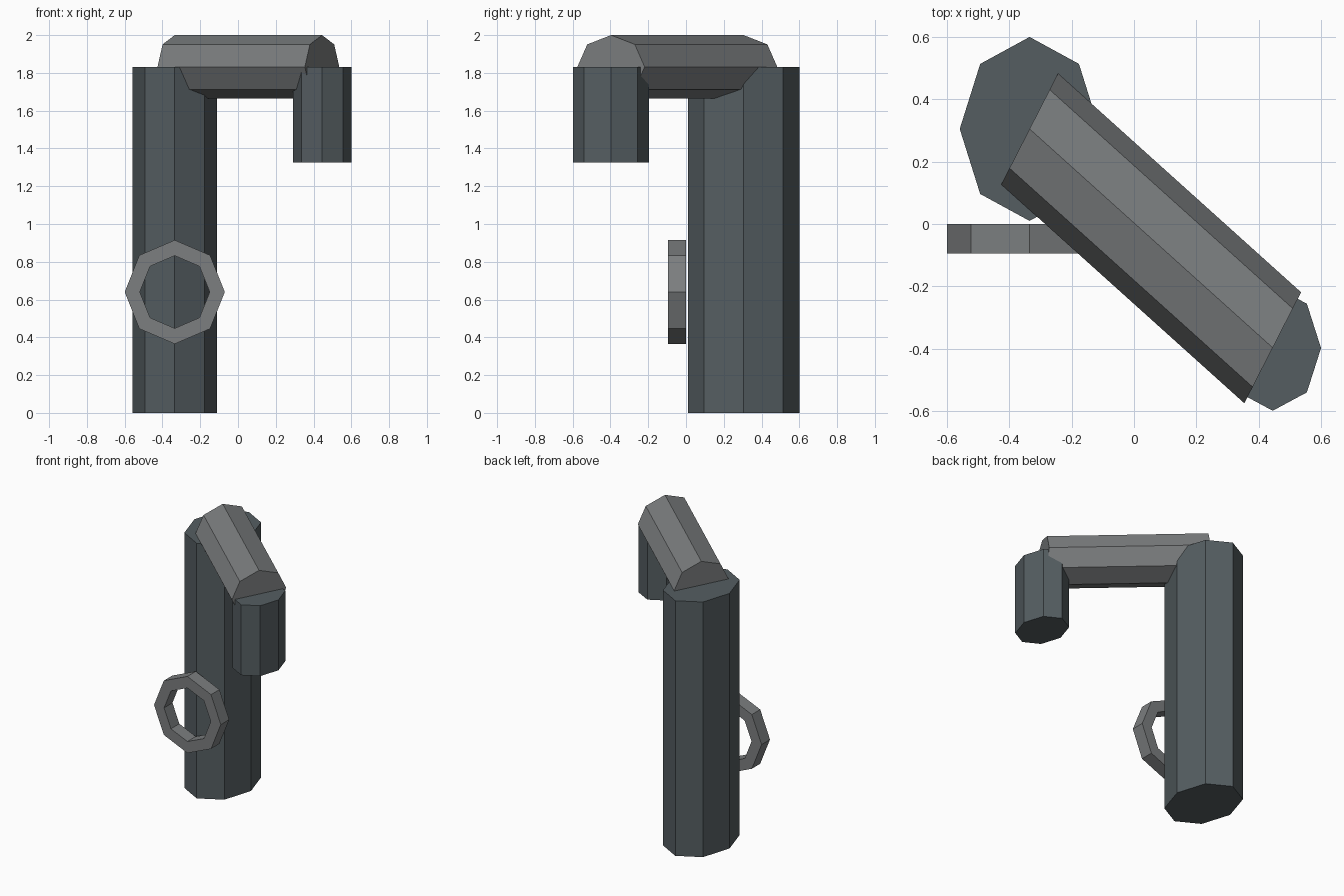
import bpy, bmesh, math
from mathutils import Vector

if "Cube" in bpy.data.objects:
    bpy.data.objects.remove(bpy.data.objects["Cube"])


def material(name, rgb):
    m = bpy.data.materials.new(name)
    m.diffuse_color = (*rgb, 1)
    m.use_nodes = True
    m.node_tree.nodes["Principled BSDF"].inputs["Base Color"].default_value = m.diffuse_color
    return m


def loop(center, u, v, n=8):
    """Octagon around center spanned by half-axis vectors u and v."""
    c, u, v = Vector(center), Vector(u), Vector(v)
    return [c + u * math.cos(2 * math.pi * i / n) + v * math.sin(2 * math.pi * i / n)
            for i in range(n)]


def skin(name, loops, mat, closed=False):
    """Bridge consecutive loops; cap the ends or close back to the first loop."""
    bm = bmesh.new()
    rows = [[bm.verts.new(p) for p in lp] for lp in loops]
    pairs = list(zip(rows, rows[1:]))
    if closed:
        pairs.append((rows[-1], rows[0]))
    else:
        bm.faces.new(rows[0])
        bm.faces.new(rows[-1])
    for a, b in pairs:
        for i in range(len(a)):
            j = (i + 1) % len(a)
            bm.faces.new((a[i], a[j], b[j], b[i]))
    bmesh.ops.recalc_face_normals(bm, faces=bm.faces)
    me = bpy.data.meshes.new(name)
    bm.to_mesh(me)
    bm.free()
    me.materials.append(mat)
    ob = bpy.data.objects.new(name, me)
    bpy.context.collection.objects.link(ob)
    return ob


dark = material("dark_steel", (0.09, 0.11, 0.12))
grey = material("grey_steel", (0.2, 0.21, 0.215))


# Upright pipes: tall post and short downturned outlet
def upright(name, x, y, rx, ry, z0, z1):
    skin(name, [loop((x, y, z), (rx, 0, 0), (0, ry, 0)) for z in (z0, z1)], dark)


upright("tall_pipe", -0.335, 0.305, 0.224, 0.295, 0, 1.83)
upright("outlet_pipe", 0.445, -0.398, 0.155, 0.201, 1.325, 1.83)

# Diagonal connecting pipe with sheared ends
skin("cross_pipe",
     [loop(c, (0.091, 0.178, 0), (0, 0, 0.168))
      for c in ((-0.335, 0.305, 1.832), (0.445, -0.397, 1.832))], grey)

# Valve wheel: flat octagonal ring in front of the tall pipe
skin("valve_ring",
     [loop((-0.335, y, 0.64), (rx, 0, 0), (0, 0, rz))
      for y, rx, rz in ((-0.095, 0.265, 0.275), (0, 0.265, 0.275),
                        (0, 0.185, 0.192), (-0.095, 0.185, 0.192))],
     grey, closed=True)
